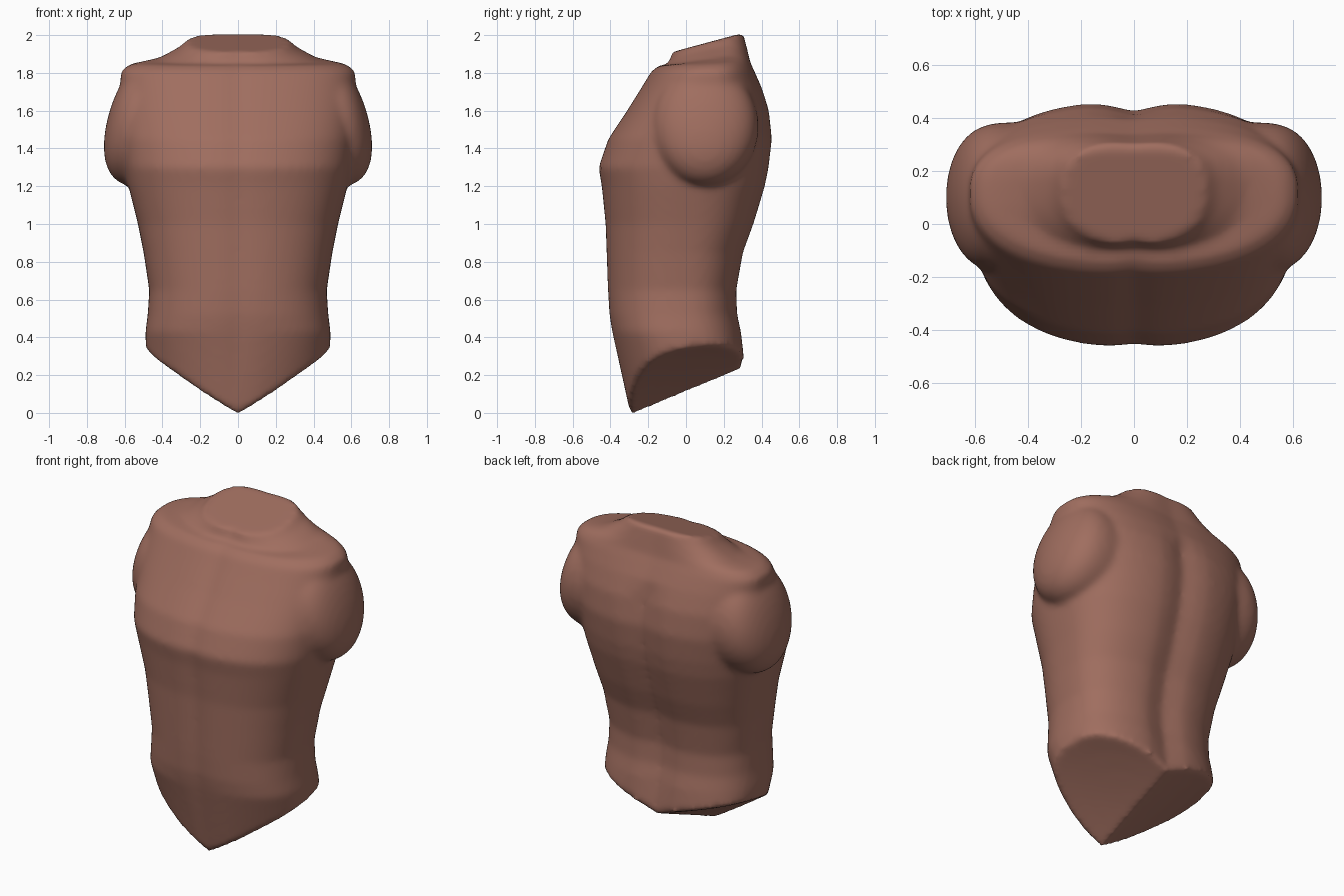
import bpy, bmesh, math

if "Cube" in bpy.data.objects:
    bpy.data.objects.remove(bpy.data.objects["Cube"])

N = 72

# Cross-sections: z, half width, front y, back y, y of widest point, tilt (dz/dy)
RINGS = [
    (0.43, 0.49, -0.395, 0.30, -0.04, 0),
    (0.52, 0.478, -0.41, 0.28, -0.04, 0),
    (0.65, 0.47, -0.418, 0.275, -0.03, 0),
    (0.85, 0.50, -0.425, 0.31, -0.02, 0),
    (1.00, 0.53, -0.43, 0.365, 0.0, 0),
    (1.20, 0.58, -0.45, 0.425, 0.0, 0),
    (1.30, 0.60, -0.467, 0.445, 0.0, 0),
    (1.45, 0.62, -0.415, 0.462, 0.03, 0),
    (1.60, 0.63, -0.315, 0.445, 0.07, 0),
    (1.72, 0.625, -0.24, 0.405, 0.10, 0),
    (1.81, 0.62, -0.185, 0.365, 0.12, 0),
    (1.845, 0.57, -0.14, 0.345, 0.13, 0.02),
    (1.855, 0.42, -0.105, 0.335, 0.13, 0.14),
    (1.90, 0.31, -0.085, 0.32, 0.13, 0.22),
    (1.93, 0.27, -0.08, 0.31, 0.13, 0.27),
]


def outline(hw, front, back, cy, groove=0.035):
    """Rounded cross-section with a shallow spine groove."""
    pts = []
    for i in range(N):
        a = 2 * math.pi * i / N
        c, s = math.cos(a), math.sin(a)
        n = 2.4 if s < 0 else 2.6
        x = hw * math.copysign(abs(c) ** (2 / n), c)
        r = abs(s) ** (2 / n)
        y = cy + (back - cy) * r if s > 0 else cy - (cy - front) * r
        if s > 0:
            y -= groove * math.exp(-(x / 0.09) ** 2)
        elif s < 0:
            y += 0.012 * math.exp(-(x / 0.06) ** 2)
        pts.append((x, y))
    return pts


def hip_z(x, y):
    """Two sloping leg cuts meeting in a central ridge."""
    return -0.015 + 0.42 * (y + 0.3) + (0.63 - 0.5 * (y + 0.3)) * abs(x)


bm = bmesh.new()
loops = []

# Underside, from the middle out to the rim
base = outline(0.488, -0.305, 0.315, -0.02, 0.02)
for k in (0.05, 0.25, 0.5, 0.75, 1.0):
    loops.append([bm.verts.new((x * k, y * k, hip_z(x * k, y * k))) for x, y in base])

# Body, trapezius and neck
for z, hw, f, b, cy, tilt in RINGS:
    g = 0.035 if z < 1.7 else 0.01
    loops.append([bm.verts.new((x, y, z + tilt * y)) for x, y in outline(hw, f, b, cy, g)])

for lo, hi in zip(loops, loops[1:]):
    for i in range(N):
        j = (i + 1) % N
        bm.faces.new((lo[i], lo[j], hi[j], hi[i]))
bm.faces.new(loops[0][::-1])
bm.faces.new(loops[-1])

# Shoulder stubs: blunt domes
for side in (-1, 1):
    dome = bmesh.ops.create_uvsphere(bm, u_segments=48, v_segments=32, radius=1)["verts"]
    for v in dome:
        x, y, z = v.co
        x = math.copysign(abs(x) ** 0.55, x)
        v.co = (side * 0.42 + 0.28 * x - side * 0.06 * z * abs(x),
                0.10 + 0.285 * y, 1.515 + 0.325 * z)

bmesh.ops.recalc_face_normals(bm, faces=bm.faces[:])
mesh = bpy.data.meshes.new("torso")
bm.to_mesh(mesh)
bm.free()
torso = bpy.data.objects.new("torso", mesh)
bpy.context.collection.objects.link(torso)

# Fuse into one continuous skin
fuse = torso.modifiers.new("fuse", "REMESH")
fuse.mode = "VOXEL"
fuse.voxel_size = 0.018
fuse.use_smooth_shade = True
soft = torso.modifiers.new("soften", "SMOOTH")
soft.factor = 0.5
soft.iterations = 8

skin = bpy.data.materials.new("skin")
skin.diffuse_color = (0.35, 0.155, 0.115, 1)
skin.use_nodes = True
skin.node_tree.nodes["Principled BSDF"].inputs["Base Color"].default_value = skin.diffuse_color
mesh.materials.append(skin)
